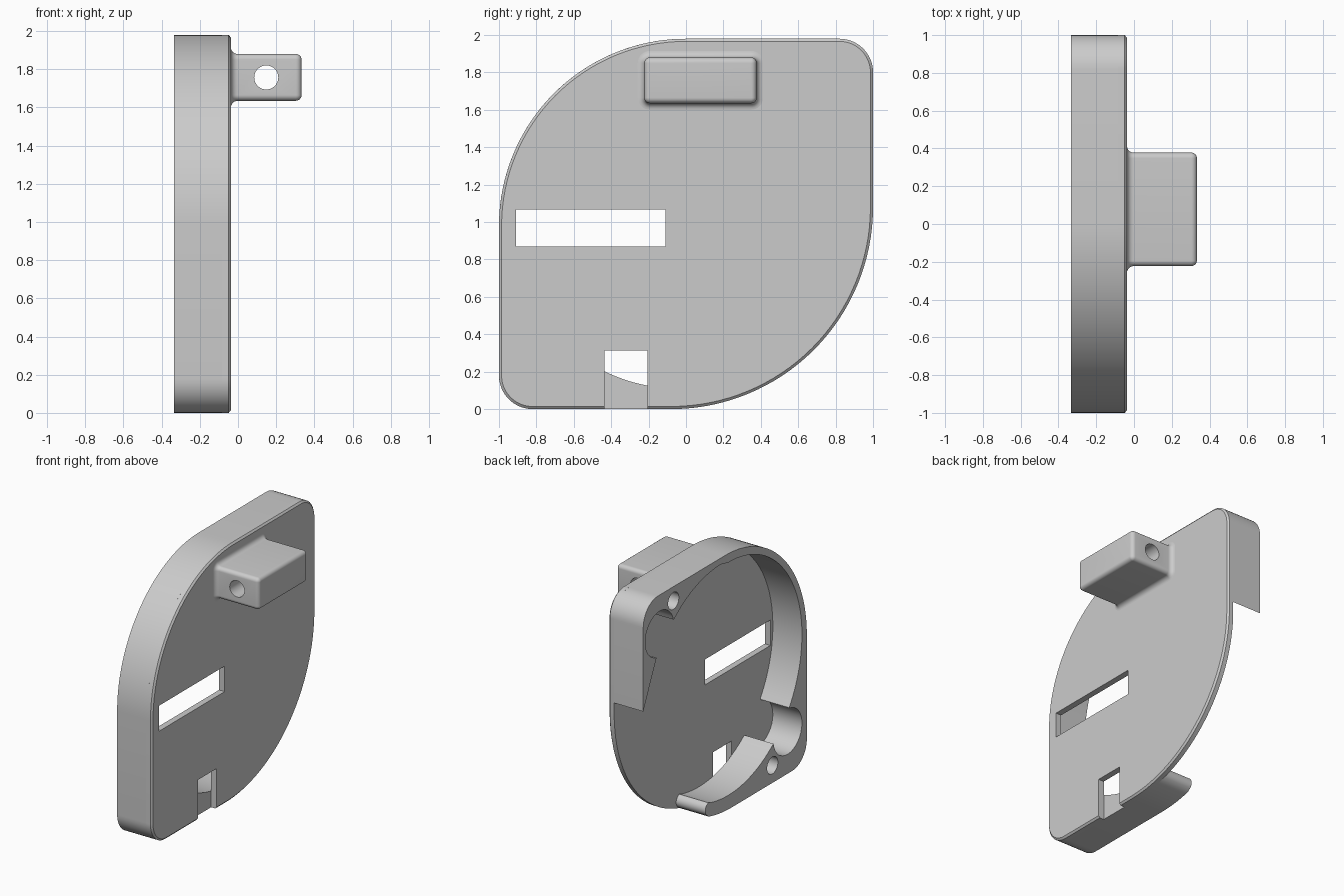
import bpy, bmesh
from math import radians, cos, sin, pi

if "Cube" in bpy.data.objects:
    bpy.data.objects.remove(bpy.data.objects["Cube"], do_unlink=True)

grey = bpy.data.materials.new("plain_grey")
grey.use_nodes = True
COLOUR = (0.6, 0.6, 0.6, 1)
grey.diffuse_color = COLOUR
grey.node_tree.nodes["Principled BSDF"].inputs["Base Color"].default_value = COLOUR


def arc(centre, r, start, end, steps=24):
    """Points in the y-z plane, angles in degrees from +y."""
    angles = [radians(start + (end - start) * i / steps) for i in range(steps + 1)]
    return [(centre[0] + r * cos(a), centre[1] + r * sin(a)) for a in angles]


def rounded(y0, y1, z0, z1, radii, inset=0, steps=8):
    """Rounded rectangle; radii run bottom right, top right, top left, bottom left."""
    br, tr, tl, bl = radii
    corners = [(y1 - br, z0 + br, br), (y1 - tr, z1 - tr, tr),
               (y0 + tl, z1 - tl, tl), (y0 + bl, z0 + bl, bl)]
    pts = []
    for i, (y, z, r) in enumerate(corners):
        pts += arc((y, z), r - inset, 90 * i - 90, 90 * i, steps)
    return pts


def loft(name, layers):
    """Solid through (x, outline) layers, capped at both ends."""
    bm = bmesh.new()
    rings = [[bm.verts.new((x, y, z)) for y, z in pts] for x, pts in layers]
    n = len(rings[0])
    for a, b in zip(rings, rings[1:]):
        for i in range(n):
            j = (i + 1) % n
            bm.faces.new((a[i], a[j], b[j], b[i]))
    bm.faces.new(rings[0][::-1])
    bm.faces.new(rings[-1])
    bmesh.ops.recalc_face_normals(bm, faces=bm.faces)
    mesh = bpy.data.meshes.new(name)
    bm.to_mesh(mesh)
    bm.free()
    mesh.materials.append(grey)
    obj = bpy.data.objects.new(name, mesh)
    bpy.context.collection.objects.link(obj)
    return obj


def cut(target, cutter):
    mod = target.modifiers.new("cut", "BOOLEAN")
    mod.operation = "DIFFERENCE"
    mod.solver = "EXACT"
    mod.object = cutter
    bpy.context.view_layer.objects.active = target
    bpy.ops.object.modifier_apply(modifier=mod.name)
    bpy.data.objects.remove(cutter, do_unlink=True)


def box_cutter(y0, y1, z0, z1):
    return loft("cutter", [(x, [(y0, z0), (y1, z0), (y1, z1), (y0, z1)]) for x in (-0.2, 0.1)])


BACK, INNER, FACE = -0.334, -0.085, -0.037
BR, TL, CORNER = 1.08, 1.0, 0.18
TOP = 1.98


# Face plate with chamfered rim, slot and bottom notch
def plate_outline(inset):
    return rounded(-1, 1, 0, TOP, (BR, CORNER, TL, CORNER), inset, 32)


plate = loft("face_plate", [(INNER, plate_outline(0)), (FACE - 0.012, plate_outline(0)),
                            (FACE, plate_outline(0.014))])
cut(plate, box_cutter(-0.91, -0.11, 0.87, 1.067))
cut(plate, box_cutter(-0.437, -0.207, -0.1, 0.312))

# Rim wall: outer edge, rounded free end, then the round cavity with two relief notches
left_c, right_c, cavity_r = (-0.04, 1.01), (0.05, 1.03), 0.9
wall_pts = [(1, 1.155)]
wall_pts += arc((1 - CORNER, TOP - CORNER), CORNER, 0, 90, 12)
wall_pts += arc((TL - 1, TOP - TL), TL, 90, 180, 40)
wall_pts += arc((CORNER - 1, CORNER), CORNER, 180, 270, 12)
wall_pts += arc((1 - BR, BR), BR, 270, 285, 8)
wall_pts += arc((0.19, 0.095), 0.052, -60, 75, 10)
wall_pts += arc(left_c, cavity_r, 284, 233, 20)
wall_pts += arc((-0.765, 0.325), 0.175, -9, -263)
wall_pts += arc(left_c, cavity_r, 214, 90, 40)
wall_pts += arc(right_c, cavity_r, 90, 50.5, 16)
wall_pts += arc((0.8, 1.68), 0.175, 165, -78)
wall = loft("rim_wall", [(BACK, wall_pts), (INNER, wall_pts)])

# Screw holes in the two corner bosses
for centre in ((0.63, 1.87), (-0.58, 0.135)):
    hole = arc(centre, 0.066, 0, 345, 23)
    cut(wall, loft("cutter", [(BACK - 0.1, hole), (INNER - 0.02, hole)]))

# Lug with filleted base, rounded edges and a cross hole
FILLET, ROUND, TIP = 0.035, 0.03, 0.333
quarter = [i * pi / 12 for i in range(7)]
profile = [(FACE + FILLET * (1 - cos(a)), FILLET * (sin(a) - 1)) for a in quarter]
profile += [(TIP - ROUND + ROUND * sin(a), ROUND * 0.97 * (1 - cos(a))) for a in quarter]
lug = loft("lug", [(x, rounded(-0.223, 0.378, 1.635, 1.88, (ROUND,) * 4, inset))
                   for x, inset in profile])
bpy.ops.mesh.primitive_cylinder_add(vertices=32, radius=0.063, depth=2,
                                    location=(0.148, 0, 1.757), rotation=(pi / 2, 0, 0))
cut(lug, bpy.context.object)

# Smooth curved surfaces, crisp edges
bpy.ops.object.select_all(action="DESELECT")
for obj in (plate, wall, lug):
    obj.select_set(True)
bpy.context.view_layer.objects.active = plate
bpy.ops.object.shade_smooth_by_angle(angle=radians(30))
